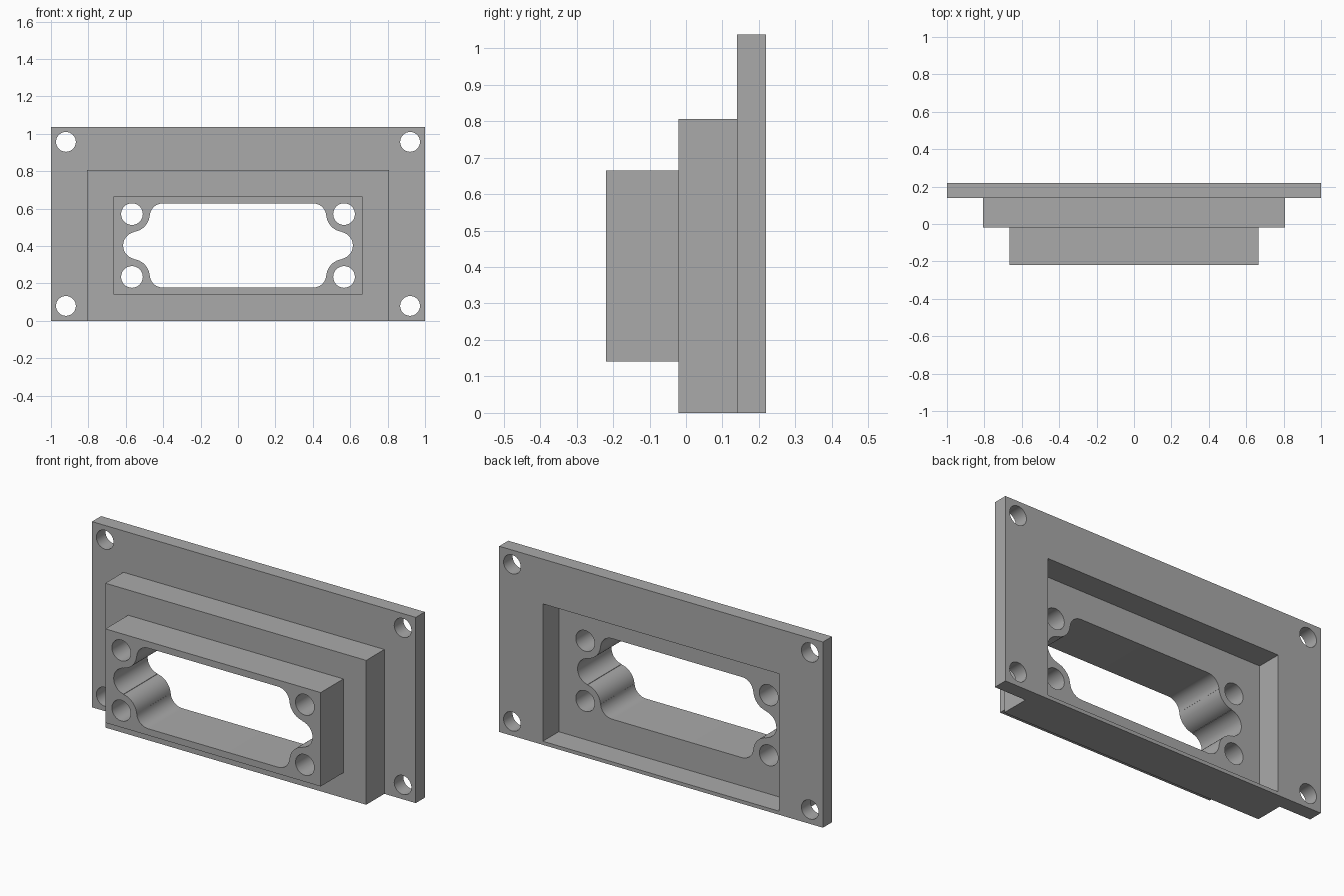
import bpy
import bmesh
from math import cos, sin, pi, radians

old = bpy.data.objects.get("Cube")
if old:
    bpy.data.objects.remove(old, do_unlink=True)

grey = bpy.data.materials.new("plain grey")
grey.use_nodes = True
colour = (0.4, 0.4, 0.4, 1)
grey.diffuse_color = colour
grey.node_tree.nodes["Principled BSDF"].inputs["Base Color"].default_value = colour

MID = 0.403  # height of the opening's centre line


def prism(name, outline, y0, y1):
    """Extrude an (x, z) outline from y0 to y1."""
    bm = bmesh.new()
    face = bm.faces.new([bm.verts.new((x, y0, z)) for x, z in outline])
    new = bmesh.ops.extrude_face_region(bm, geom=[face])["geom"]
    moved = [v for v in new if isinstance(v, bmesh.types.BMVert)]
    bmesh.ops.translate(bm, verts=moved, vec=(0, y1 - y0, 0))
    bmesh.ops.recalc_face_normals(bm, faces=bm.faces)
    mesh = bpy.data.meshes.new(name)
    bm.to_mesh(mesh)
    bm.free()
    mesh.materials.append(grey)
    obj = bpy.data.objects.new(name, mesh)
    bpy.context.collection.objects.link(obj)
    return obj


def box(name, half, z0, z1, y0, y1):
    return prism(name, [(-half, z0), (half, z0), (half, z1), (-half, z1)], y0, y1)


def arc(cx, cz, r, a0, a1, n):
    angles = [radians(a0 + (a1 - a0) * i / n) for i in range(n + 1)]
    return [(cx + r * cos(a), cz + r * sin(a)) for a in angles]


def combine(target, tool, operation):
    """Apply a boolean and remove the tool object."""
    mod = target.modifiers.new(operation, "BOOLEAN")
    mod.operation, mod.solver, mod.object = operation, "EXACT", tool
    bpy.context.view_layer.objects.active = target
    bpy.ops.object.modifier_apply(modifier=mod.name)
    bpy.data.objects.remove(tool, do_unlink=True)


# Stepped body: flange, collar and front block
body = box("panel_mount_frame", 1, 0, 1.037, 0.14, 0.22)
combine(body, box("collar", 0.806, 0, 0.806, -0.02, 0.18), "UNION")
combine(body, box("front_block", 0.665, 0.141, 0.665, -0.22, 0.04), "UNION")

# Rectangular pocket in the back
combine(body, box("back_pocket", 0.73, 0.02, 0.787, 0.08, 0.3), "DIFFERENCE")

# Opening: one quarter of rounded corner, curve round the screw hole and end lobe
quarter = arc(0.402, 0.558, 0.07, 90, 4.5, 10)
quarter += arc(0.567, 0.571, 0.095, 184.5, 261, 10)
quarter += arc(0.541, MID, 0.073, 81, 0, 10)
right = quarter + [(x, 2 * MID - z) for x, z in quarter[-2::-1]]
outline = right + [(-x, z) for x, z in reversed(right)]
combine(body, prism("opening", outline, -0.3, 0.3), "DIFFERENCE")

# Screw holes in the block and mounting holes in the flange
for x, heights, r in ((0.567, (0.235, 0.571), 0.058), (0.92, (0.08, 0.957), 0.053)):
    for side in (-1, 1):
        for z in heights:
            circle = arc(side * x, z, r, 0, 360, 32)[:-1]
            combine(body, prism("hole", circle, -0.3, 0.3), "DIFFERENCE")

# Smooth curved walls, crisp edges
bpy.ops.object.select_all(action="DESELECT")
body.select_set(True)
bpy.context.view_layer.objects.active = body
bpy.ops.object.shade_smooth_by_angle(angle=pi / 6)
